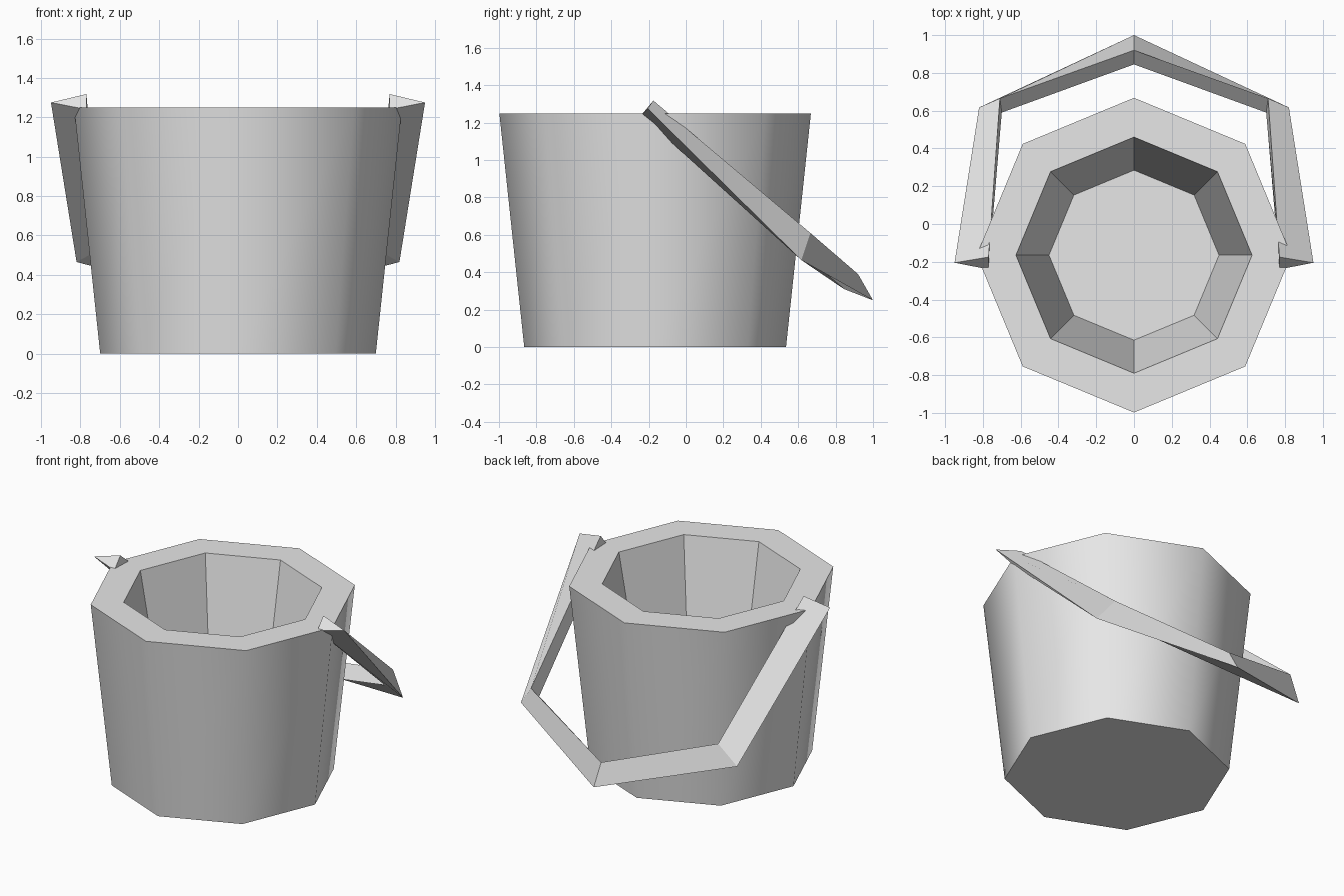
import bpy, bmesh, math
from mathutils import Vector

cube = bpy.data.objects.get("Cube")
if cube:
    bpy.data.objects.remove(cube, do_unlink=True)

grey = bpy.data.materials.new("plain_grey")
grey.use_nodes = True
grey.diffuse_color = (0.8, 0.8, 0.8, 1)
grey.node_tree.nodes["Principled BSDF"].inputs["Base Color"].default_value = (0.8, 0.8, 0.8, 1)


def loft(name, rings, smooth_spans=()):
    """Skin a list of closed rings, cap both ends; chosen spans are smooth."""
    bm = bmesh.new()
    loops = [[bm.verts.new(p) for p in ring] for ring in rings]
    count = len(loops[0])
    for span, (a, b) in enumerate(zip(loops, loops[1:])):
        for i in range(count):
            j = (i + 1) % count
            face = bm.faces.new((a[i], a[j], b[j], b[i]))
            face.smooth = span in smooth_spans
    bm.faces.new(loops[0][::-1])
    bm.faces.new(loops[-1])
    bmesh.ops.recalc_face_normals(bm, faces=bm.faces)
    mesh = bpy.data.meshes.new(name)
    bm.to_mesh(mesh)
    bm.free()
    mesh.materials.append(grey)
    obj = bpy.data.objects.new(name, mesh)
    bpy.context.collection.objects.link(obj)
    return obj


def octagon(radius, z, centre_y=-0.165):
    return [(radius * math.cos(i * math.pi / 4),
             centre_y + radius * math.sin(i * math.pi / 4), z) for i in range(8)]


# Thick-walled tapered bucket: base, outer rim, inner rim, inside floor
profile = [(0.70, 0), (0.833, 1.25), (0.625, 1.25), (0.45, 0.3)]
loft("bucket", [octagon(r, z) for r, z in profile], smooth_spans={0})

# Triangular-section handle: outer ridge, upper inner, lower inner corners
end = [(0.95, -0.205, 1.275), (0.77, -0.175, 1.318), (0.77, -0.24, 1.24)]
bend = [(0.82, 0.617, 0.465), (0.71, 0.665, 0.61), (0.70, 0.59, 0.53)]
middle = [(0, 1.0, 0.25), (0, 0.92, 0.39), (0, 0.845, 0.31)]


def mirrored(ring):
    return [Vector((-x, y, z)) for x, y, z in ring]


loft("handle", [end, bend, middle, mirrored(bend), mirrored(end)])
